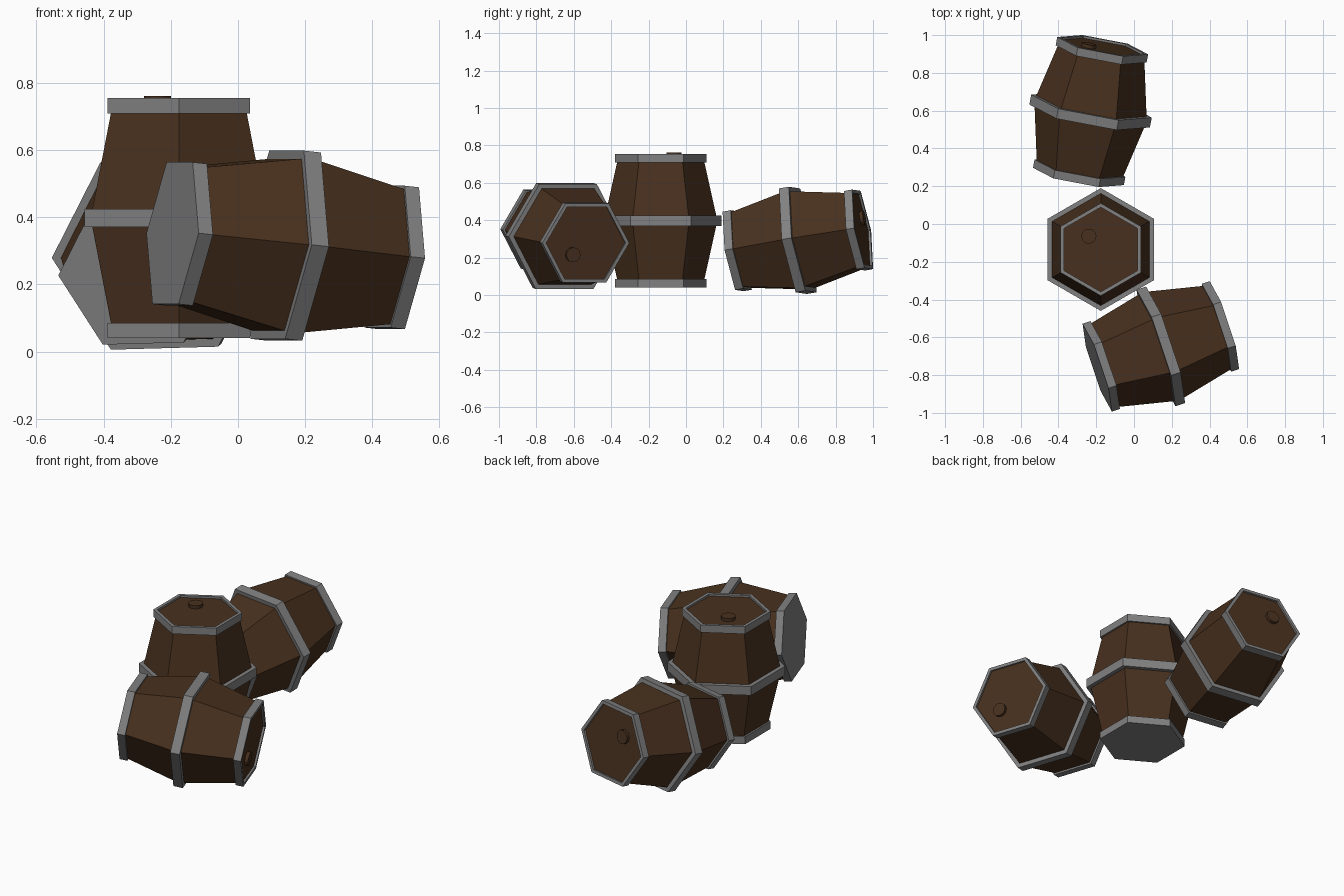
import bpy, bmesh
from math import cos, sin, pi, radians
from mathutils import Matrix, Vector

if "Cube" in bpy.data.objects:
    bpy.data.objects.remove(bpy.data.objects["Cube"])


def material(name, rgb):
    m = bpy.data.materials.new(name)
    m.diffuse_color = (*rgb, 1)
    m.use_nodes = True
    m.node_tree.nodes["Principled BSDF"].inputs["Base Color"].default_value = m.diffuse_color
    return m


WOOD = material("dark_wood", (0.065, 0.03, 0.013))
IRON = material("grey_iron", (0.22, 0.22, 0.22))


def loft(name, profile, mat, frame, sides=6, centre=(0, 0), closed=False, caps=True):
    """Sweep (radius, height) pairs round the barrel axis with flat sides."""
    bm = bmesh.new()
    rings = []
    for r, z in profile:
        # corners point along the local y axis
        rings.append([bm.verts.new((centre[0] + r * sin(2 * pi * i / sides),
                                    centre[1] + r * cos(2 * pi * i / sides), z))
                      for i in range(sides)])
    pairs = list(zip(rings, rings[1:]))
    if closed:
        pairs.append((rings[-1], rings[0]))
    elif caps:
        bm.faces.new(rings[0])
        bm.faces.new(rings[-1])
    for a, b in pairs:
        for i in range(sides):
            j = (i + 1) % sides
            bm.faces.new((a[i], a[j], b[j], b[i]))
    bmesh.ops.recalc_face_normals(bm, faces=bm.faces)
    mesh = bpy.data.meshes.new(name)
    bm.to_mesh(mesh)
    bm.free()
    mesh.materials.append(mat)
    ob = bpy.data.objects.new(name, mesh)
    ob.matrix_world = frame
    bpy.context.collection.objects.link(ob)
    return ob


def tube(r_out, r_in, z0, z1):
    return [(r_out, z0), (r_out, z1), (r_in, z1), (r_in, z0)]


def barrel(label, frame):
    # wooden body bulging in the middle, with a slightly sunk lid
    loft(label + "_staves", [(0.226, -0.345), (0.303, 0), (0.226, 0.345)], WOOD, frame)
    # iron hoops; the bottom one is a closed plate
    loft(label + "_bottom_hoop", [(0.245, -0.357), (0.245, -0.312)], IRON, frame)
    loft(label + "_middle_hoop", tube(0.325, 0.297, -0.027, 0.027), IRON, frame, closed=True)
    loft(label + "_top_hoop", tube(0.245, 0.224, 0.312, 0.357), IRON, frame, closed=True)
    # bung in the lid
    loft(label + "_bung", [(0.04, 0.335), (0.04, 0.364)], WOOD, frame, 12, (-0.063, 0.07))


def lying_frame(centre, yaw, pitch, flip, roll=0):
    """Axis points along yaw in plan and rises by pitch; flip turns the lid round."""
    y, p = radians(yaw), radians(pitch)
    axis = Vector((cos(y) * cos(p), sin(y) * cos(p), sin(p)))
    side = Vector((sin(y), -cos(y), 0)) * flip
    up = side.cross(axis)
    rot = Matrix((up, side, axis)).transposed().to_4x4()
    return Matrix.Translation(centre) @ rot @ Matrix.Rotation(radians(roll), 4, 'Z')


barrel("upright_barrel", Matrix.Translation((-0.176, -0.135, 0.397)))
barrel("front_barrel", lying_frame((0.142, -0.648, 0.315), 18.5, -6, 1))
barrel("back_barrel", lying_frame((-0.23, 0.598, 0.292), 79.5, 9.5, -1, -1.6))
